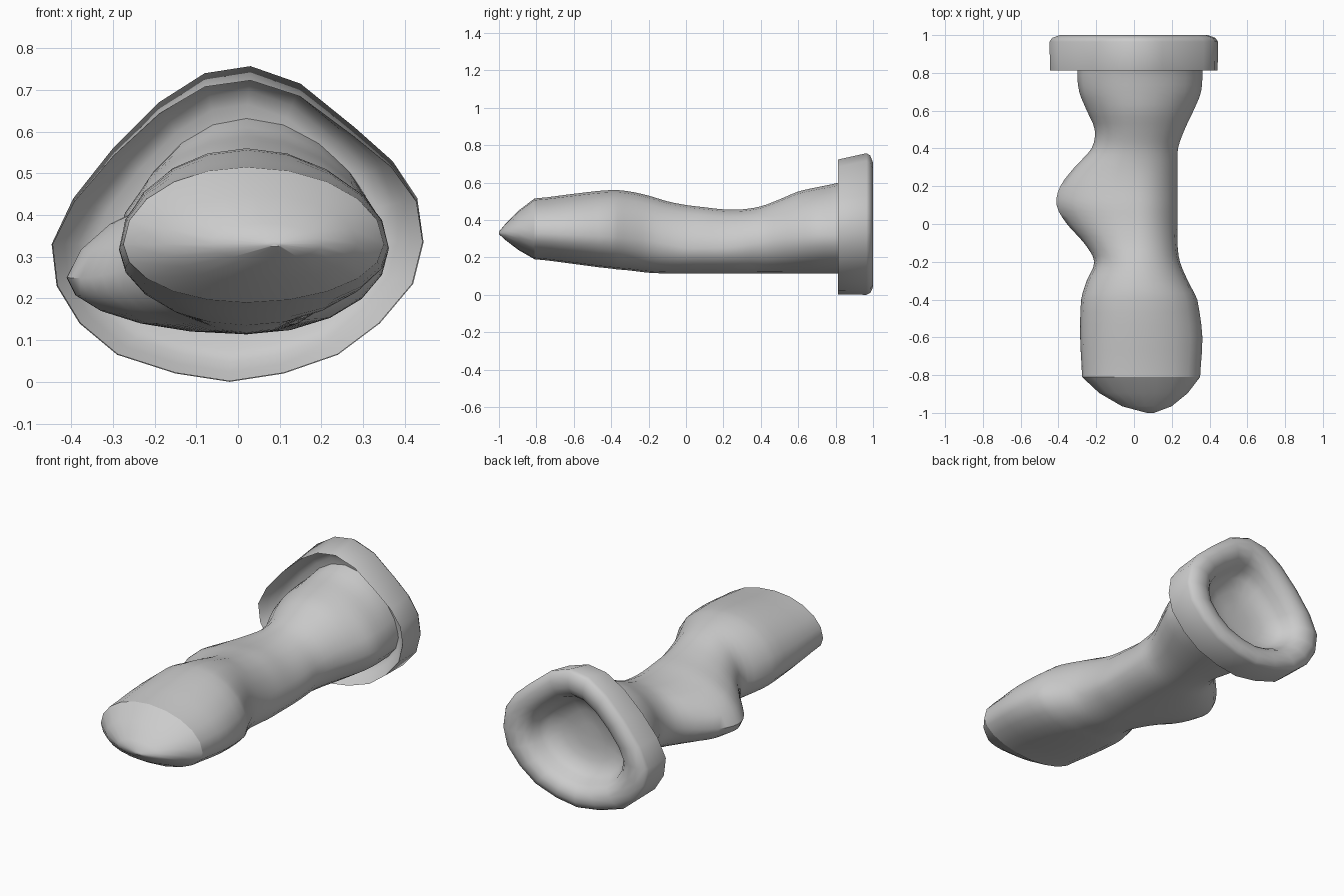
import bpy, bmesh, math
from mathutils import Vector

if "Cube" in bpy.data.objects:
    bpy.data.objects.remove(bpy.data.objects["Cube"])

N = 20


def loft(name, rings, angle, cap_start=False, cap_end=False):
    """Skin equal-length rings; a cap is a fan of the last ring to its centre."""
    bm = bmesh.new()
    rows = [[bm.verts.new(p) for p in r] for r in rings]
    for a, b in zip(rows, rows[1:]):
        for i in range(len(a)):
            j = (i + 1) % len(a)
            bm.faces.new((a[i], a[j], b[j], b[i]))
    for use, row in ((cap_start, rows[0]), (cap_end, rows[-1])):
        if use:
            c = bm.verts.new(sum((v.co for v in row), Vector()) / len(row))
            for i in range(len(row)):
                bm.faces.new((row[i], row[(i + 1) % len(row)], c))
    bmesh.ops.recalc_face_normals(bm, faces=bm.faces)
    me = bpy.data.meshes.new(name)
    bm.to_mesh(me)
    bm.free()
    ob = bpy.data.objects.new(name, me)
    bpy.context.collection.objects.link(ob)
    bpy.context.view_layer.objects.active = ob
    bpy.ops.object.select_all(action='DESELECT')
    ob.select_set(True)
    bpy.ops.object.shade_smooth_by_angle(angle=math.radians(angle))
    return ob


# Grip stations: y, x min, x max, z min, z max, height of widest line, upper taper
STATIONS = [
    (-0.81, -.275, .350, .190, .515, .33, 0),
    (-0.60, -.285, .362, .165, .540, .32, 0),
    (-0.40, -.280, .335, .140, .560, .31, 0),
    (-0.30, -.250, .285, .130, .552, .30, 0),
    (-0.20, -.210, .243, .118, .530, .29, 0),
    (-0.10, -.265, .230, .114, .500, .27, .03),
    (0.00, -.355, .230, .114, .480, .25, .08),
    (0.10, -.410, .230, .114, .468, .25, .10),
    (0.20, -.390, .230, .114, .457, .25, .10),
    (0.30, -.315, .230, .114, .457, .26, .06),
    (0.40, -.225, .233, .114, .473, .28, .04),
    (0.50, -.208, .268, .114, .510, .30, .06),
    (0.60, -.250, .315, .114, .552, .31, .10),
    (0.70, -.290, .355, .114, .575, .32, .13),
    (0.81, -.300, .362, .114, .598, .32, .15),
    (0.92, -.280, .355, .114, .635, .32, .15),
]


def catmull(a, b, c, d, t):
    return .5 * (2 * b + (c - a) * t + (2 * a - 5 * b + 4 * c - d) * t * t
                 + (3 * b - a - 3 * c + d) * t ** 3)


def section(s):
    y, x0, x1, z0, z1, cz, taper = s
    cx, ring = 0.02, []
    for i in range(N):
        a = 2 * math.pi * i / N
        c, sn = math.cos(a), math.sin(a)
        x = c * ((x1 - cx) if c > 0 else (cx - x0)) * (1 - taper * max(0, sn))
        z = sn * ((z1 - cz) if sn > 0 else (cz - z0))
        ring.append(Vector((cx + x, y, cz + z)))
    return ring


dense = []
for k in range(len(STATIONS) - 1):
    q = [STATIONS[min(max(k + d, 0), len(STATIONS) - 1)] for d in (-1, 0, 1, 2)]
    for t in (0, 1 / 3, 2 / 3):
        s = [catmull(*v, t) for v in zip(*q)]
        s[0] = q[1][0] + (q[2][0] - q[1][0]) * t
        dense.append(s)
dense.append(STATIONS[-1])
loft("grip_body", [section(s) for s in dense], 40)

# Wedge-like blunt nose
base = section(STATIONS[0])
tip = Vector((0.09, 0, 0.33))
nose = []
for sx, sz, y in ((1, 1, -.81), (.75, .65, -.895), (.42, .27, -.965), (.06, .04, -1.0)):
    nose.append([Vector((tip.x + (p.x - tip.x) * sx, y, tip.z + (p.z - tip.z) * sz))
                 for p in base])
loft("nose_cap", nose, 40, cap_end=True)

# Rounded-triangle outline of the end flange
OUTLINE = [
    (.445, .335), (.43, .44), (.37, .53), (.28, .61), (.15, .715),
    (.03, .757), (-.08, .74), (-.19, .67), (-.30, .56), (-.395, .44),
    (-.447, .33), (-.435, .23), (-.38, .14), (-.29, .065), (-.15, .02),
    (-.02, 0), (.11, .02), (.24, .065), (.34, .14), (.42, .235),
]


def flange_ring(scale, y, drop=0):
    return [Vector((x * scale, y, .34 + (z - .34) * scale
                    - drop * max(0, z - .34) / .417)) for x, z in OUTLINE]


# Flange: front groove, rim, outer wall, rolled back lip, bowl recess
flange = [flange_ring(*r) for r in (
    (.62, .91), (.78, .905), (.86, .885), (.93, .85), (.995, .812, .032),
    (1, .965), (.97, .985), (.88, 1.0), (.78, .998), (.69, .98), (.63, .95),
    (.59, .91), (.52, .875), (.36, .85), (.18, .84))]
loft("end_flange", flange, 45, cap_end=True)
